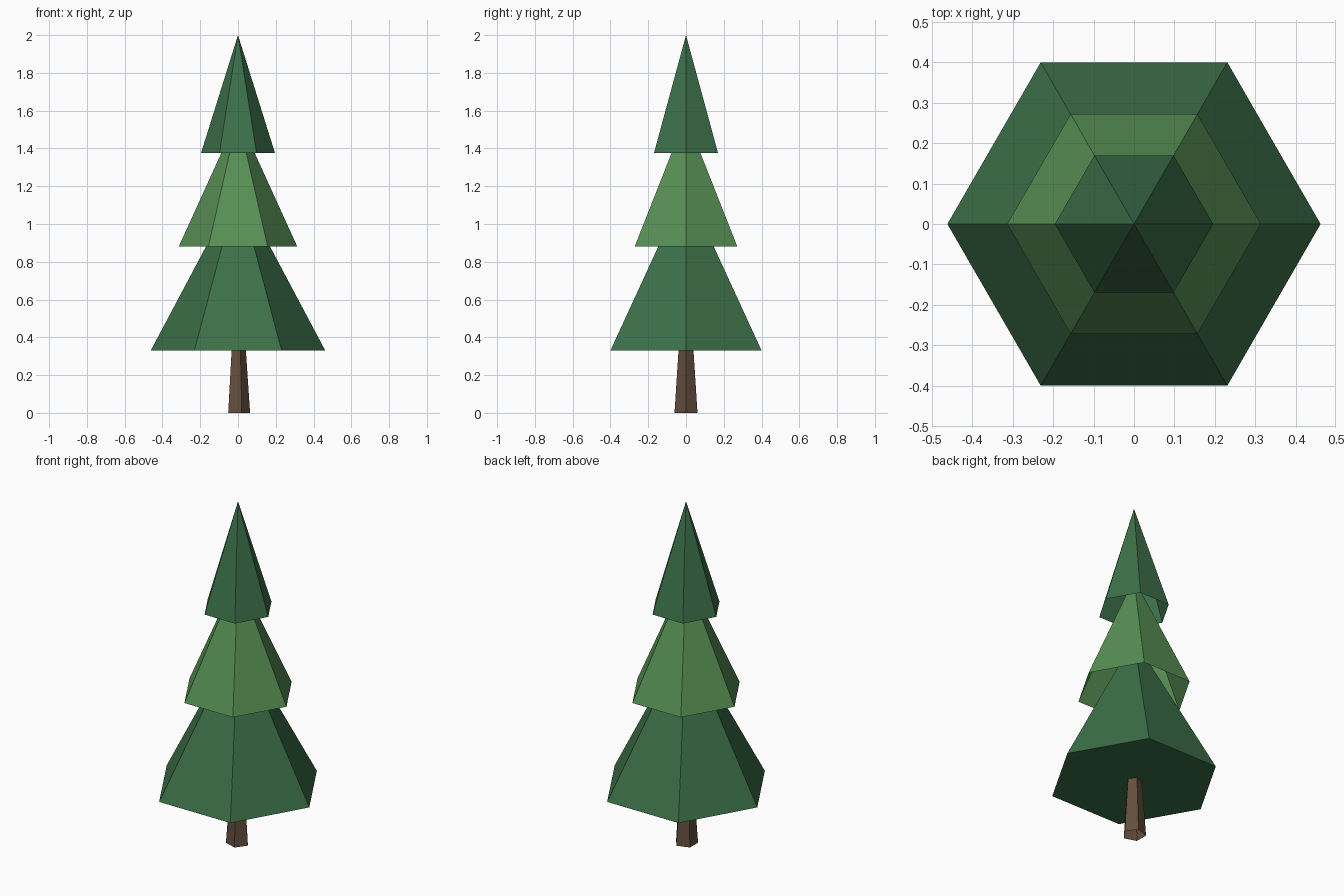
import bpy
import bmesh
from math import cos, sin, tau

if "Cube" in bpy.data.objects:
    bpy.data.objects.remove(bpy.data.objects["Cube"], do_unlink=True)


def make_material(name, rgb):
    mat = bpy.data.materials.new(name)
    mat.use_nodes = True
    mat.diffuse_color = (*rgb, 1)
    bsdf = next(n for n in mat.node_tree.nodes if n.type == 'BSDF_PRINCIPLED')
    bsdf.inputs["Base Color"].default_value = (*rgb, 1)
    return mat


def ring(bm, sides, radius, z):
    return [bm.verts.new((radius * cos(tau * i / sides), radius * sin(tau * i / sides), z))
            for i in range(sides)]


def tapered(name, sides, r_low, z_low, r_top, z_top, mat, closed=False):
    """Flat-sided frustum, or a pyramid when r_top is zero; first corner on +x."""
    bm = bmesh.new()
    low = ring(bm, sides, r_low, z_low)
    if r_top:
        top = ring(bm, sides, r_top, z_top)
    else:
        tip = bm.verts.new((0, 0, z_top))
    for i in range(sides):
        j = (i + 1) % sides
        upper = [top[j], top[i]] if r_top else [tip]
        bm.faces.new([low[i], low[j]] + upper)
    if closed:
        bm.faces.new(low[::-1])
    mesh = bpy.data.meshes.new(name)
    bm.to_mesh(mesh)
    bm.free()
    mesh.materials.append(mat)
    obj = bpy.data.objects.new(name, mesh)
    bpy.context.collection.objects.link(obj)
    return obj


bark = make_material("bark brown", (0.127, 0.076, 0.045))
dark_green = make_material("dark green", (0.045, 0.159, 0.065))
light_green = make_material("light green", (0.095, 0.275, 0.089))

# Five-sided trunk
tapered("trunk", 5, 0.064, 0, 0.041, 0.34, bark)

# Six-sided foliage; only the lowest tier has an underside
tapered("lower_foliage", 6, 0.462, 0.33, 0, 1.2, dark_green, closed=True)
tapered("middle_foliage", 6, 0.314, 0.88, 0, 1.57, light_green)
tapered("top_foliage", 6, 0.196, 1.375, 0, 2.0, dark_green)
